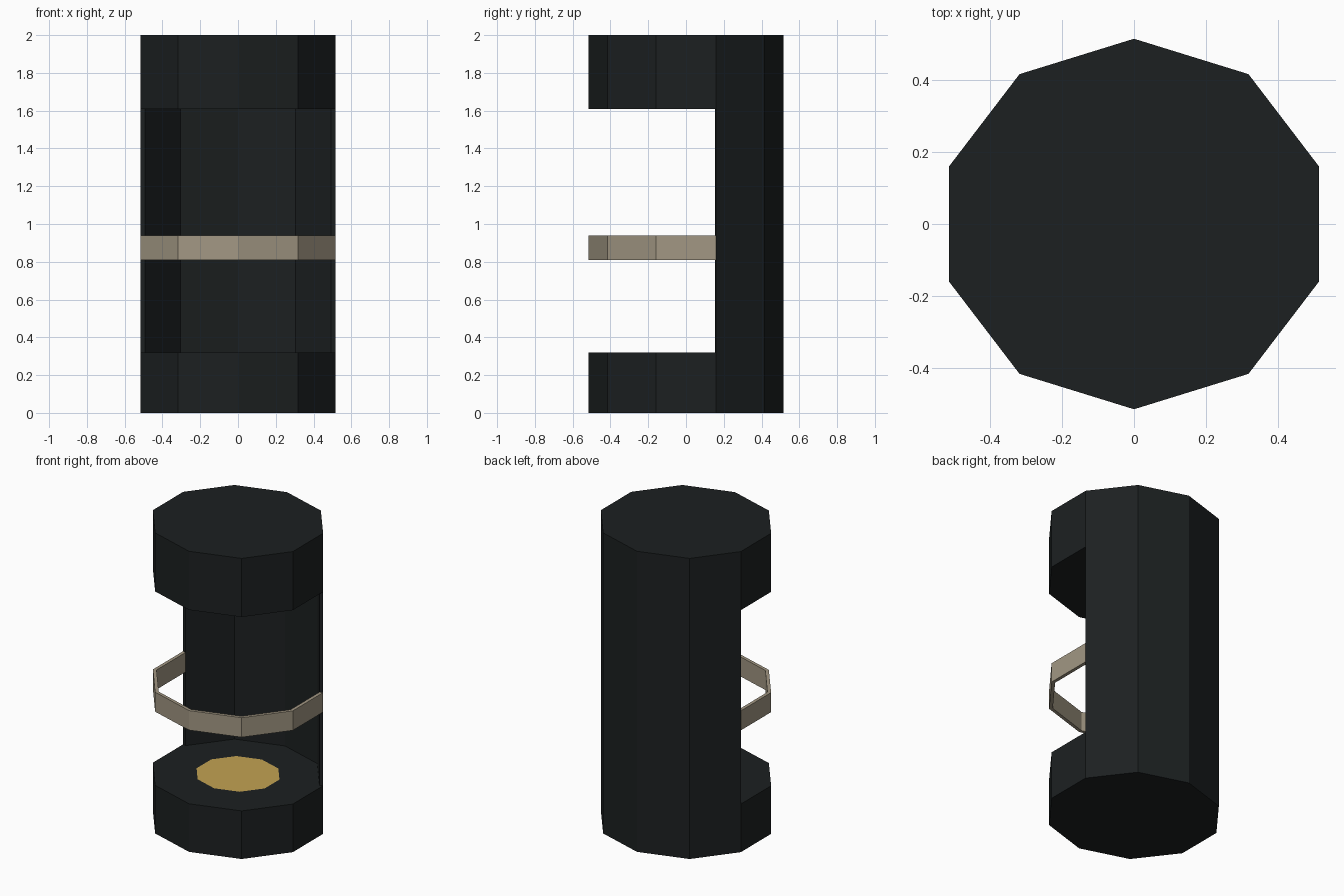
import bpy, bmesh, math

if "Cube" in bpy.data.objects:
    bpy.data.objects.remove(bpy.data.objects["Cube"])

RX, RY = 0.5415, 0.515   # ten-sided footprint, corner pointing to the front
INNER = 0.957            # inner scale of the thin wall and band


def material(name, color):
    m = bpy.data.materials.new(name)
    m.diffuse_color = (*color, 1)
    m.use_nodes = True
    m.node_tree.nodes["Principled BSDF"].inputs["Base Color"].default_value = m.diffuse_color
    return m


def corner(k, scale=1.0):
    a = math.radians(-90 + 36 * k)
    return RX * scale * math.cos(a), RY * scale * math.sin(a)


def extrude_outline(name, outline, z0, z1, mat):
    """Flat outline raised from z0 to z1 (left as one face if z1 equals z0)."""
    bm = bmesh.new()
    base = bm.faces.new([bm.verts.new((x, y, z0)) for x, y in outline])
    if z1 > z0:
        top = bmesh.ops.extrude_face_region(bm, geom=[base], use_keep_orig=True)
        for v in top["geom"]:
            if isinstance(v, bmesh.types.BMVert):
                v.co.z = z1
        bmesh.ops.recalc_face_normals(bm, faces=bm.faces)
    mesh = bpy.data.meshes.new(name)
    bm.to_mesh(mesh)
    bm.free()
    mesh.materials.append(mat)
    obj = bpy.data.objects.new(name, mesh)
    bpy.context.collection.objects.link(obj)
    return obj


def full(scale=1.0):
    return [corner(k, scale) for k in range(10)]


def arc(first, last):
    ks = range(first, last + 1)
    return [corner(k) for k in ks] + [corner(k, INNER) for k in reversed(ks)]


dark = material("dark_casing", (0.0116, 0.0144, 0.0152))
metal = material("band_metal", (0.36, 0.31, 0.227))
gold = material("gold", (0.54, 0.36, 0.085))

# Solid end caps
extrude_outline("bottom_cap", full(), 0.0, 0.32, dark)
extrude_outline("top_cap", full(), 1.61, 2.0, dark)

# Thin curved wall across the back
extrude_outline("back_wall", arc(3, 7), 0.32, 1.61, dark)

# Band around the open front
extrude_outline("front_band", arc(-3, 3), 0.81, 0.94, metal)

# Gold contact plate inside the bottom
extrude_outline("contact_plate", full(0.487), 0.322, 0.322, gold)
